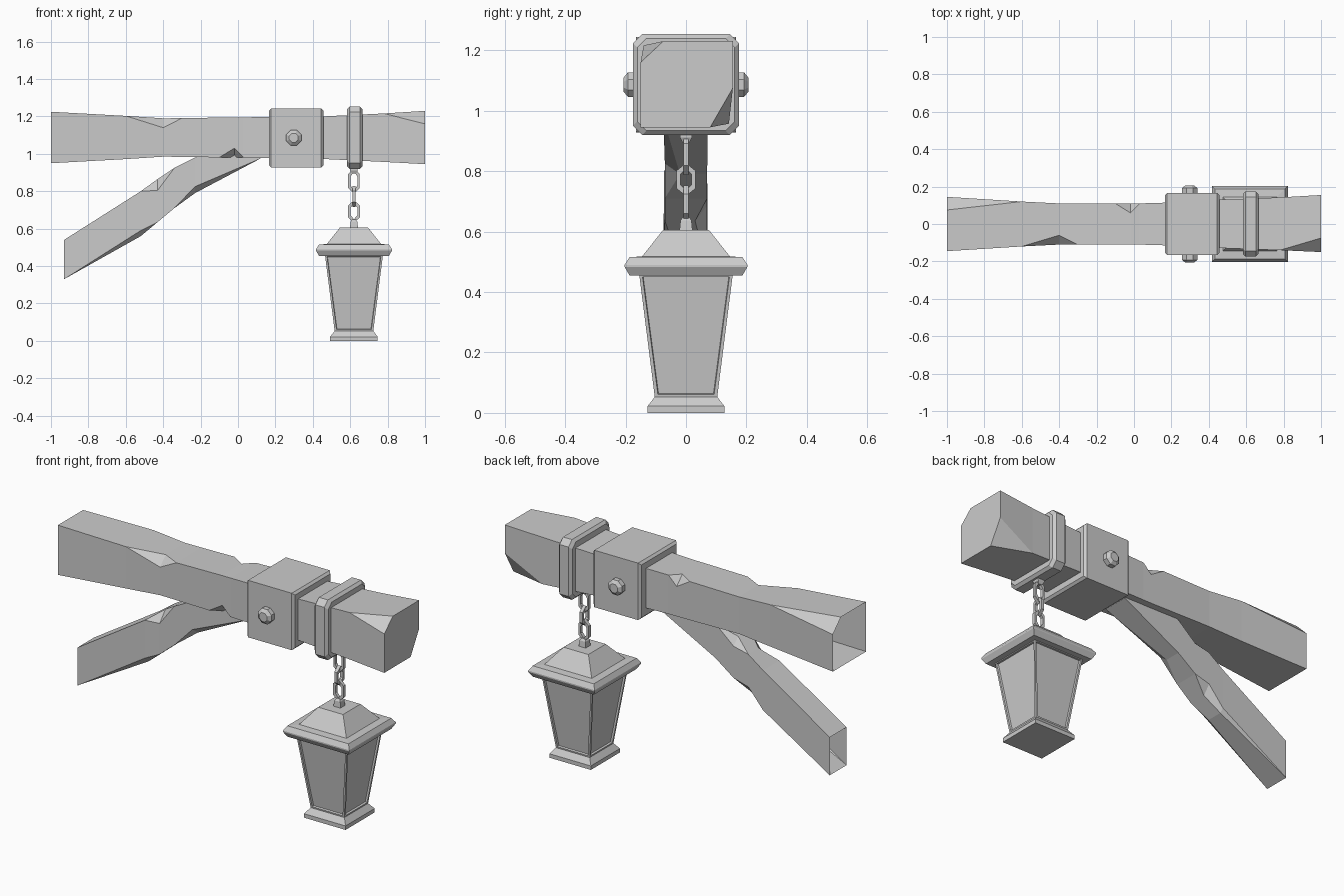
import bpy, bmesh, math
from mathutils import Vector, Matrix

if "Cube" in bpy.data.objects:
    bpy.data.objects.remove(bpy.data.objects["Cube"])

LX = 0.62  # lantern centre line


def finish(bm, name):
    bmesh.ops.remove_doubles(bm, verts=bm.verts, dist=1e-5)
    bmesh.ops.recalc_face_normals(bm, faces=bm.faces)
    me = bpy.data.meshes.new(name)
    bm.to_mesh(me)
    bm.free()
    ob = bpy.data.objects.new(name, me)
    bpy.context.collection.objects.link(ob)
    return ob


def loft(name, rings, cap_start=True, cap_end=True):
    bm = bmesh.new()
    loops = [[bm.verts.new(p) for p in r] for r in rings]
    n = len(loops[0])
    for a, b in zip(loops, loops[1:]):
        for i in range(n):
            j = (i + 1) % n
            bm.faces.new((a[i], a[j], b[j], b[i]))
    if cap_start:
        bm.faces.new(loops[0])
    if cap_end:
        bm.faces.new(loops[-1])
    return finish(bm, name)


def section(x, y0, y1, z0, z1, **cuts):
    """Rectangle across x; cuts fb, bb, bt, ft = (dy, dz) chips off a corner."""
    out = []
    for key, y, z, sy, sz in (("fb", y0, z0, 1, 1), ("bb", y1, z0, -1, 1),
                              ("bt", y1, z1, -1, -1), ("ft", y0, z1, 1, -1)):
        dy, dz = cuts.get(key, (0, 0))
        pair = [(x, y, z + sz * dz), (x, y + sy * dy, z)]
        out += pair if key in ("fb", "bt") else pair[::-1]
    return out


def square_stack(name, profile):
    return loft(name, [[(LX + sx * h, sy * h, z) for sx, sy in
                        ((-1, -1), (1, -1), (1, 1), (-1, 1))] for h, z in profile])


# Main beam with chipped edges, open at the left end
loft("beam", [
    section(-1, -.145, .145, .95, 1.225, bt=(.07, .07)),
    section(-.6, -.12, .12, .972, 1.203),
    section(-.4, -.11, .11, .985, 1.19, ft=(.05, .05)),
    section(-.3, -.11, .11, .984, 1.191),
    section(-.1, -.11, .11, .981, 1.194),
    section(-.02, -.11, .11, .98, 1.195, fb=(.05, .05), bt=(.05, .05)),
    section(.03, -.11, .11, .98, 1.195),
    section(.2, -.115, .115, .978, 1.198),
    section(.45, -.128, .13, .973, 1.2),
    section(.78, -.14, .142, .957, 1.216),
    section(1, -.15, .155, .945, 1.23, ft=(.075, .07), bb=(.075, .13)),
], cap_start=False)

# Diagonal brace, open at the lower end
loft("brace", [
    section(-.93, -.075, .072, .33, .54),
    section(-.52, -.072, .07, .56, .80, fb=(.03, .03), bb=(.02, .02)),
    section(-.43, -.07, .07, .635, .865, ft=(.05, .06), bb=(.04, .05)),
    section(-.34, -.07, .07, .71, .925, bt=(.04, .04)),
    section(-.23, -.07, .07, .79, .98, fb=(.05, .035)),
    section(.12, -.075, .072, .975, 1.1),
], cap_start=False, cap_end=False)


# Collar block and hanging strap
def band(name, x0, x1, y, z0, z1, bev, corner):
    c = {k: (corner, corner) for k in ("fb", "bb", "bt", "ft")}
    loft(name, [section(x, -y + i, y - i, z0 + i, z1 - i, **c) for x, i in
                ((x0, bev), (x0 + bev, 0), (x1 - bev, 0), (x1, bev))])


band("collar_block", .165, .457, .166, .928, 1.243, .012, 0)
band("lantern_strap", .582, .665, .175, .92, 1.253, .014, .03)

# Bolts on both sides of the collar
for side, label in ((-1, "front"), (1, "back")):
    loft(label + "_bolt", [[(.298 + r * math.cos(a), side * y, 1.086 + r * math.sin(a))
                            for a in [(k + .5) * math.pi / 4 for k in range(8)]]
                           for r, y in ((.044, .15), (.044, .192), (.026, .206))])


# Chain links, alternating direction
def link(name, zc, half_h, half_w, turned, t=.009):
    rings = []
    for k in range(7):
        a = k * math.pi / 3
        d = Vector((math.sin(a) * (half_w - t) / .866, 0, math.cos(a) * (half_h - t)))
        o = d.normalized()
        ring = [d + o * t * u + Vector((0, t * v, 0))
                for u, v in ((-1, -1), (1, -1), (1, 1), (-1, 1))]
        m = Matrix.Translation((LX, 0, zc)) @ Matrix.Rotation(math.pi / 2 * turned, 4, 'Z')
        rings.append([m @ p for p in ring])
    loft(name, rings, False, False)


link("chain_link_top", .855, .068, .034, 0)
link("chain_link_middle", .772, .055, .034, 1)
link("chain_link_bottom", .692, .06, .034, 0)
square_stack("chain_pin", [(.02, .93), (.02, .912), (.012, .895)])
square_stack("lantern_stem", [(.022, .6), (.018, .637), (.01, .648)])

# Lantern base, glass body and roof
square_stack("lantern_base", [(.127, 0), (.127, .022), (.102, .055)])
body = square_stack("lantern_body", [(.103, .05), (.155, .46)])
square_stack("lantern_roof", [(.187, .455), (.203, .483), (.203, .49), (.187, .515),
                              (.145, .518), (.076, .605)])

# Recessed panes
bm = bmesh.new()
bm.from_mesh(body.data)
bm.normal_update()
sides = [f for f in bm.faces if abs(f.normal.z) < .5]
bmesh.ops.inset_individual(bm, faces=sides, thickness=.015, depth=0)
bmesh.ops.inset_individual(bm, faces=sides, thickness=.003, depth=-.01)
bm.to_mesh(body.data)
bm.free()
